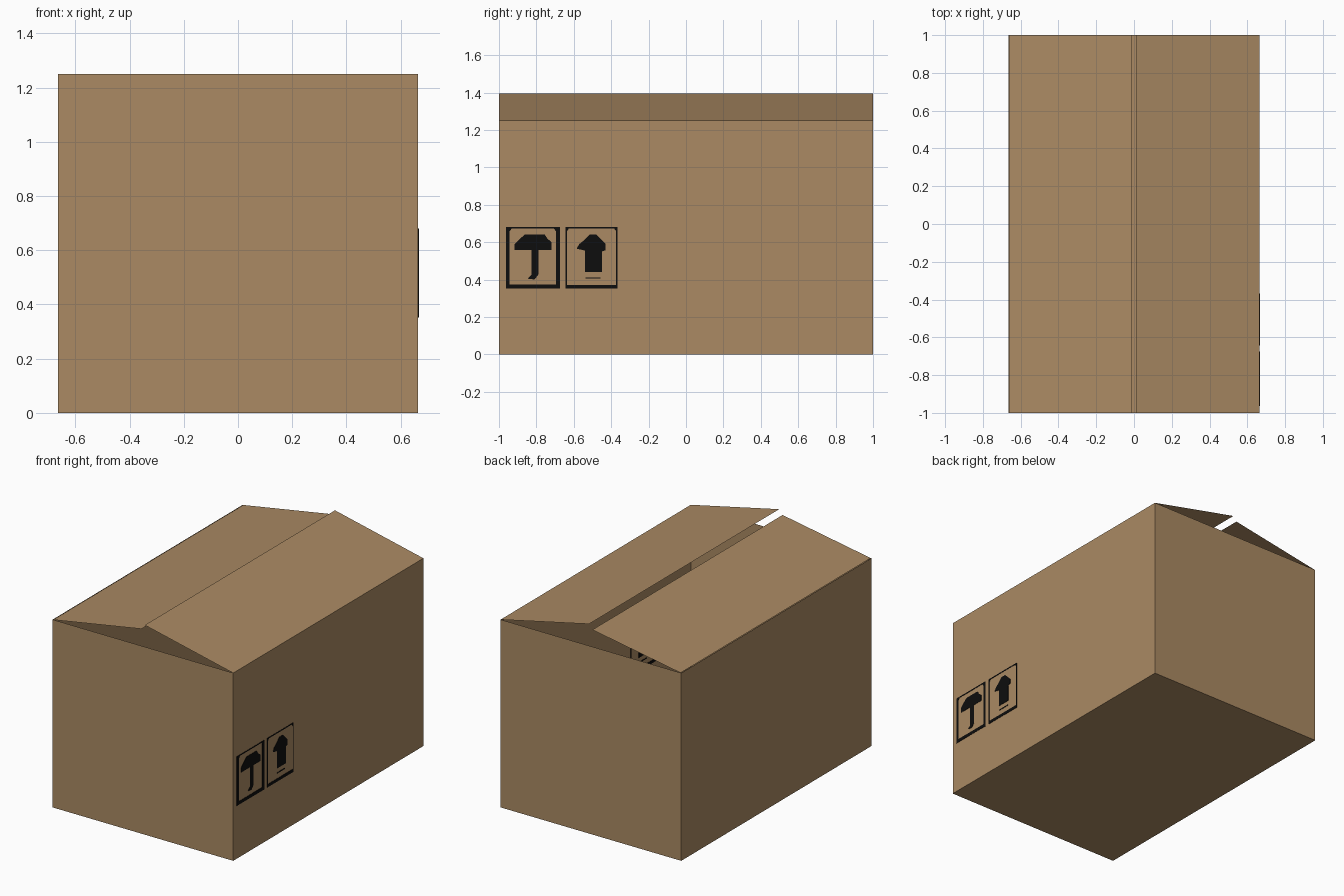
import bpy
import bmesh

cube = bpy.data.objects.get("Cube")
if cube:
    bpy.data.objects.remove(cube, do_unlink=True)

HALF_W, HALF_L, HEIGHT = 0.665, 1.0, 1.25
INK = 0.002  # how far the printed plates stand off each side of the wall


def material(name, rgb):
    m = bpy.data.materials.new(name)
    m.use_nodes = True
    m.diffuse_color = (*rgb, 1)
    bsdf = m.node_tree.nodes["Principled BSDF"]
    bsdf.inputs["Base Color"].default_value = (*rgb, 1)
    bsdf.inputs["Roughness"].default_value = 0.9
    return m


cardboard = material("cardboard brown", (0.405, 0.254, 0.125))
ink = material("black ink", (0.004, 0.004, 0.004))


def finish(name, bm, mat):
    mesh = bpy.data.meshes.new(name)
    bm.to_mesh(mesh)
    bm.free()
    mesh.materials.append(mat)
    obj = bpy.data.objects.new(name, mesh)
    bpy.context.collection.objects.link(obj)
    return obj


def plate(bm, outline):
    """Thin printed shape on the +x wall, visible inside and outside."""
    face = bm.faces.new([bm.verts.new((HALF_W - INK, y, z)) for y, z in outline])
    ext = bmesh.ops.extrude_face_region(bm, geom=[face], use_keep_orig=True)
    verts = [v for v in ext["geom"] if isinstance(v, bmesh.types.BMVert)]
    bmesh.ops.translate(bm, verts=verts, vec=(2 * INK, 0, 0))
    bmesh.ops.recalc_face_normals(bm, faces=bm.faces)


def bar(bm, y0, y1, z0, z1):
    plate(bm, [(y0, z0), (y1, z0), (y1, z1), (y0, z1)])


# Open box made of thin single sheets
bm = bmesh.new()
bmesh.ops.create_cube(bm, size=1)
bmesh.ops.scale(bm, vec=(2 * HALF_W, 2 * HALF_L, HEIGHT), verts=bm.verts)
bmesh.ops.translate(bm, vec=(0, 0, HEIGHT / 2), verts=bm.verts)
bmesh.ops.delete(bm, geom=[f for f in bm.faces if f.normal.z > 0.5],
                 context='FACES_ONLY')
finish("box_body", bm, cardboard)

# Two long lid flaps, slightly raised, with a narrow gap between
for name, hinge, tip, top in (("left_flap", HALF_W, 0.014, 1.395),
                              ("right_flap", -HALF_W + 0.005, -0.011, 1.363)):
    bm = bmesh.new()
    f = bm.faces.new([bm.verts.new(p) for p in (
        (hinge, -HALF_L, HEIGHT), (hinge, HALF_L, HEIGHT),
        (tip, HALF_L, top), (tip, -HALF_L, top))])
    f.normal_update()
    if f.normal.z < 0:
        f.normal_flip()
    finish(name, bm, cardboard)

# Printed frames: heavy first frame, light second frame
for name, y0, y1, side, base in (("umbrella_frame", -0.963, -0.675, 0.02, 0.022),
                                 ("arrow_frame", -0.643, -0.367, 0.006, 0.02)):
    z0, z1, dot = 0.352, 0.68, 0.022
    bm = bmesh.new()
    bar(bm, y0 + side, y1 - side, z0, z0 + base)
    bar(bm, y0 + side, y1 - side, z1 - 0.007, z1)
    for a, b, sign in ((y0, y0 + side, 1), (y1 - side, y1, -1)):
        bar(bm, a, b, z0, z1)
        # small triangular corner blots
        edge = b if sign > 0 else a
        plate(bm, [(edge, z1 - 0.007), (edge + sign * dot / 2, z1 - 0.007),
                   (edge, z1 - dot)])
    finish(name, bm, ink)

# Umbrella symbol: stepped canopy, stem and hooked foot
bm = bmesh.new()
plate(bm, [(-0.862, 0.64), (-0.755, 0.64), (-0.74, 0.617), (-0.718, 0.6),
           (-0.718, 0.557), (-0.788, 0.557), (-0.79, 0.425), (-0.81, 0.4),
           (-0.846, 0.405), (-0.826, 0.425), (-0.826, 0.557), (-0.916, 0.557),
           (-0.916, 0.59), (-0.889, 0.617)])
finish("umbrella_symbol", bm, ink)

# Upward arrow symbol with a line beneath it
bm = bmesh.new()
plate(bm, [(-0.515, 0.64), (-0.48, 0.64), (-0.45, 0.61), (-0.43, 0.59),
           (-0.43, 0.557), (-0.45, 0.55), (-0.45, 0.44), (-0.54, 0.44),
           (-0.54, 0.555), (-0.585, 0.565), (-0.57, 0.59), (-0.545, 0.61)])
bar(bm, -0.537, -0.456, 0.405, 0.412)
finish("arrow_symbol", bm, ink)
